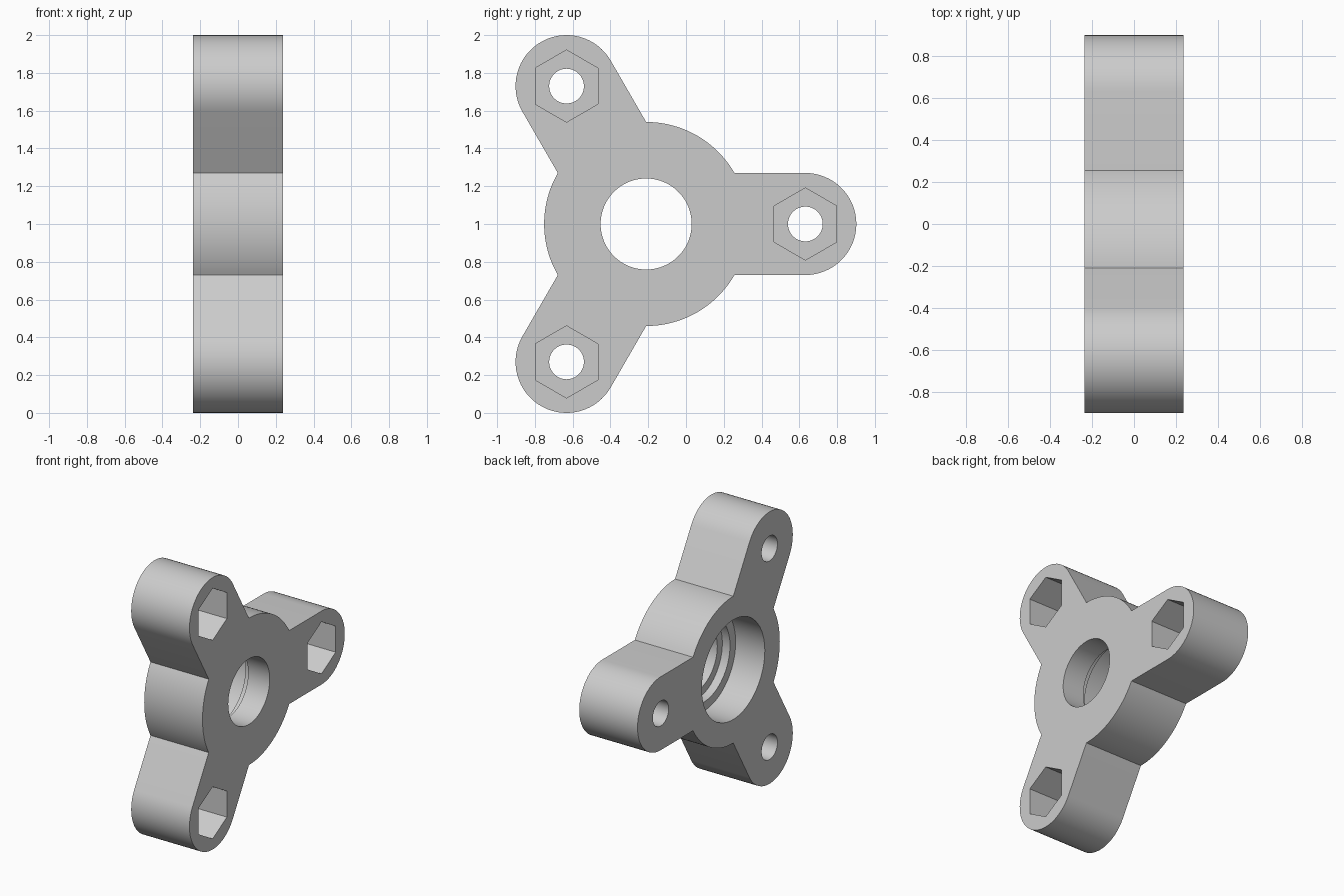
import bpy, bmesh
from math import sin, cos, pi, radians
from mathutils import Vector

if "Cube" in bpy.data.objects:
    bpy.data.objects.remove(bpy.data.objects["Cube"])

HALF = 0.237                      # half thickness along x
CENTRE = Vector((0, -0.211, 1.0))
ARM_REACH, ARM_R, HUB_R = 0.843, 0.27, 0.54
ARM_ANGLES = [0, 120, 240]

grey = bpy.data.materials.new("grey plastic")
grey.use_nodes = True
colour = (0.6, 0.6, 0.6, 1)
grey.diffuse_color = colour
grey.node_tree.nodes["Principled BSDF"].inputs["Base Color"].default_value = colour


def polar(radius, degrees):
    """Point in the yz plane, angle measured from +y towards +z."""
    a = radians(degrees)
    return Vector((0, radius * cos(a), radius * sin(a)))


def arc(centre, radius, start, end, steps):
    return [centre + polar(radius, start + (end - start) * i / steps)
            for i in range(steps + 1)]


def make_object(name, bm):
    bmesh.ops.recalc_face_normals(bm, faces=bm.faces)
    mesh = bpy.data.meshes.new(name)
    bm.to_mesh(mesh)
    bm.free()
    mesh.materials.append(grey)
    obj = bpy.data.objects.new(name, mesh)
    bpy.context.collection.objects.link(obj)
    return obj


def prism(name, outline, x0, x1):
    bm = bmesh.new()
    face = bm.faces.new([bm.verts.new((x0, p.y, p.z)) for p in outline])
    top = bmesh.ops.extrude_face_region(bm, geom=[face])["geom"]
    bmesh.ops.translate(bm, vec=(x1 - x0, 0, 0),
                        verts=[v for v in top if isinstance(v, bmesh.types.BMVert)])
    return make_object(name, bm)


def lathe(name, profile, centre, steps):
    """Solid of revolution about x from (x, radius) pairs."""
    bm = bmesh.new()
    rings = [[bm.verts.new(centre + polar(r, 360 * i / steps) + Vector((x, 0, 0)))
              for i in range(steps)] for x, r in profile]
    for a, b in zip(rings, rings[1:]):
        for i in range(steps):
            j = (i + 1) % steps
            bm.faces.new((a[i], a[j], b[j], b[i]))
    bm.faces.new(rings[0])
    bm.faces.new(rings[-1])
    return make_object(name, bm)


# Body: three rounded arms joined by hub arcs
outline = []
for a in ARM_ANGLES:
    outline += arc(CENTRE + polar(ARM_REACH, a), ARM_R, a - 90, a + 90, 32)
    outline += arc(CENTRE, HUB_R, a + 30, a + 90, 24)
body = prism("spinner_body", outline, -HALF, HALF)

# Stepped bearing seat, wide on the back side
over = HALF + 0.1
cutters = [lathe("bearing_seat_cutter",
                 [(-over, 0.366), (0, 0.366), (0, 0.30), (0.062, 0.30),
                  (0.062, 0.241), (over, 0.241)], CENTRE, 96)]

# Bolt hole and hexagonal nut pocket in each arm
for a in ARM_ANGLES:
    tip = CENTRE + polar(ARM_REACH, a)
    cutters.append(lathe("bolt_hole_cutter", [(-over, 0.092), (over, 0.092)], tip, 48))
    hexagon = [tip + polar(0.191, 30 + 60 * i) for i in range(6)]
    cutters.append(prism("nut_pocket_cutter", hexagon, -0.01, over))

for cutter in cutters:
    cutter.hide_render = True
    mod = body.modifiers.new(cutter.name, "BOOLEAN")
    mod.operation = "DIFFERENCE"
    mod.solver = "EXACT"
    mod.object = cutter

# Bake the cuts and drop the cutters
bpy.context.view_layer.update()
baked = bpy.data.meshes.new_from_object(
    body.evaluated_get(bpy.context.evaluated_depsgraph_get()))
body.modifiers.clear()
body.data = baked
for cutter in cutters:
    bpy.data.objects.remove(cutter)

bpy.ops.object.select_all(action="DESELECT")
body.select_set(True)
bpy.context.view_layer.objects.active = body
bpy.ops.object.shade_smooth_by_angle(angle=radians(25))
